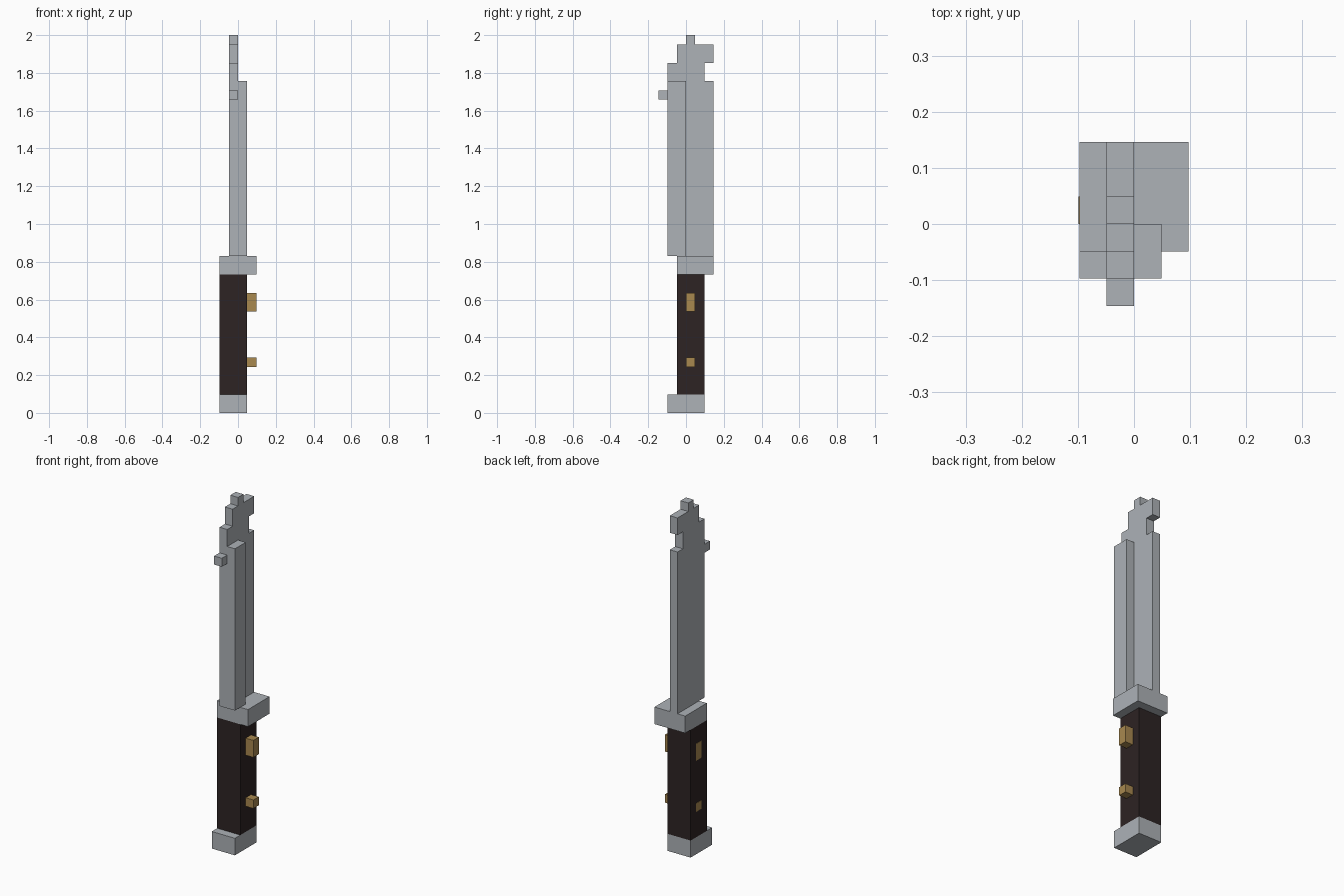
import bpy
import bmesh

if "Cube" in bpy.data.objects:
    bpy.data.objects.remove(bpy.data.objects["Cube"], do_unlink=True)

U = 2 / 41  # size of one block; the model is 4 x 6 x 41 blocks


def make_material(name, rgb):
    mat = bpy.data.materials.new(name)
    mat.use_nodes = True
    color = (*rgb, 1)
    mat.diffuse_color = color
    bsdf = next(n for n in mat.node_tree.nodes if n.type == 'BSDF_PRINCIPLED')
    bsdf.inputs["Base Color"].default_value = color
    return mat


STEEL = make_material("steel grey", (0.418, 0.445, 0.474))
GRIP = make_material("dark brown", (0.026, 0.017, 0.017))
BRASS = make_material("brass", (0.392, 0.246, 0.078))


def prism(name, profile, x0, x1, mat):
    """Extrude a (y, z) outline, in blocks, from x0 to x1."""
    bm = bmesh.new()
    verts = [bm.verts.new(((x0 - 2) * U, (y - 3) * U, z * U)) for y, z in profile]
    face = bm.faces.new(verts)
    ext = bmesh.ops.extrude_face_region(bm, geom=[face])
    moved = [g for g in ext["geom"] if isinstance(g, bmesh.types.BMVert)]
    bmesh.ops.translate(bm, verts=moved, vec=((x1 - x0) * U, 0, 0))
    bmesh.ops.recalc_face_normals(bm, faces=bm.faces)
    mesh = bpy.data.meshes.new(name)
    bm.to_mesh(mesh)
    bm.free()
    mesh.materials.append(mat)
    obj = bpy.data.objects.new(name, mesh)
    bpy.context.collection.objects.link(obj)
    return obj


def box(name, x, y, z, mat):
    outline = [(y[0], z[0]), (y[1], z[0]), (y[1], z[1]), (y[0], z[1])]
    return prism(name, outline, x[0], x[1], mat)


# Handle
box("pommel", (0, 3), (1, 5), (0, 2), STEEL)
box("grip", (0, 3), (2, 5), (2, 15), GRIP)
box("guard", (0, 4), (2, 6), (15, 17), STEEL)

# Rivets run through the grip: proud on the left, flush on the right
box("upper_rivet", (-0.03, 4), (3, 4), (11, 13), BRASS)
box("lower_rivet", (-0.03, 4), (3, 4), (5, 6), BRASS)

# Blade with stepped tip and small front prong
blade = [(1, 17), (6, 17), (6, 36), (5, 36), (5, 38), (6, 38),
         (6, 40), (4, 40), (4, 41), (3, 41), (3, 40), (2, 40),
         (2, 38), (1, 38), (1, 35), (0, 35), (0, 34), (1, 34)]
prism("blade", blade, 1, 2, STEEL)
box("blade_ridge", (2, 3), (1, 3), (17, 36), STEEL)
